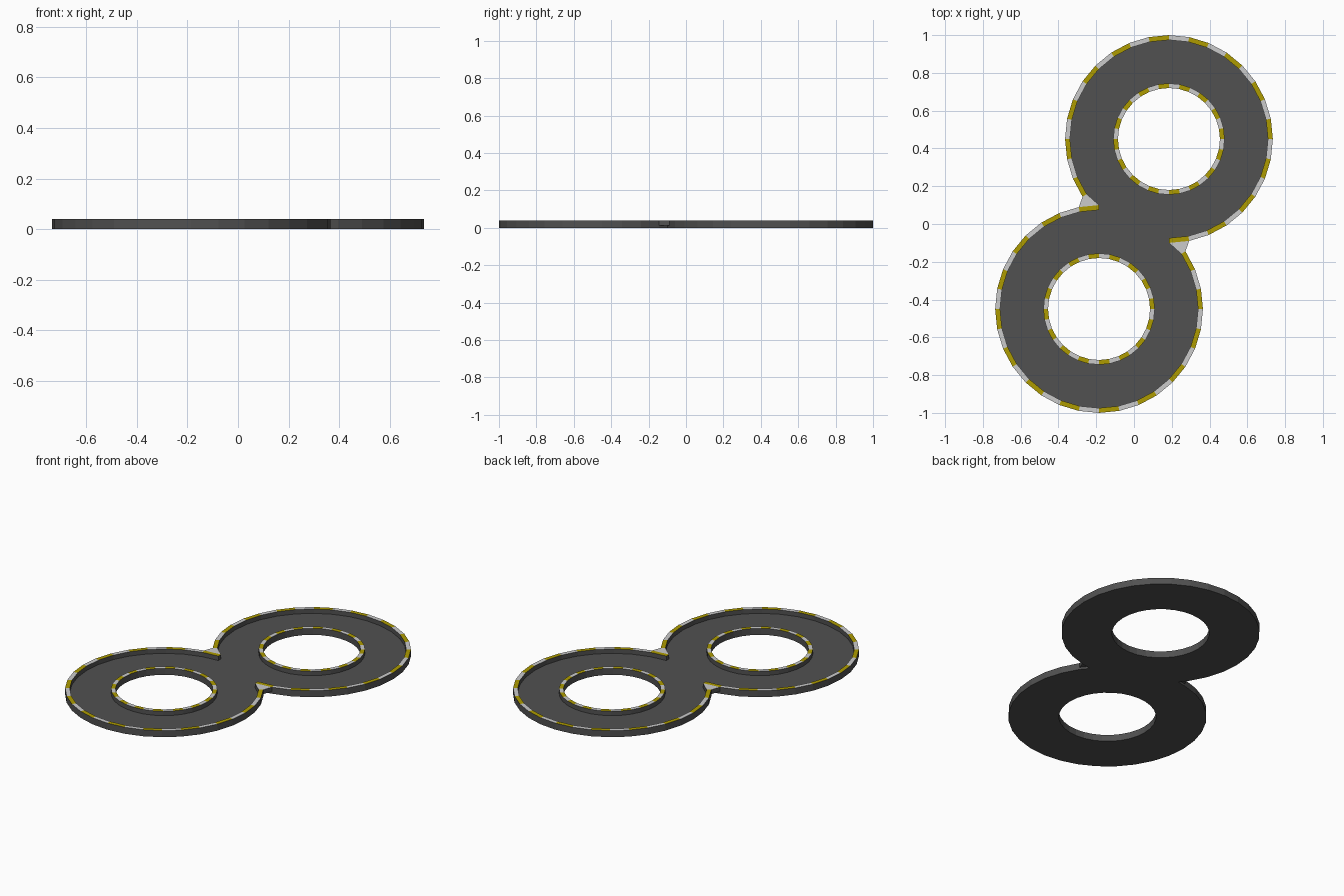
import bpy, bmesh, math
from mathutils import Vector

if "Cube" in bpy.data.objects:
    bpy.data.objects.remove(bpy.data.objects["Cube"])

CX, CY = 0.185, 0.45          # centre of the upper loop; the lower one is its half turn
R_OUT, R_CURB_OUT = 0.55, 0.524
R_IN, R_CURB_IN = 0.27, 0.295
N = 32
FLOOR, TOP = 0.013, 0.04


def material(name, rgb):
    m = bpy.data.materials.new(name)
    m.diffuse_color = (*rgb, 1)
    m.use_nodes = True
    m.node_tree.nodes["Principled BSDF"].inputs["Base Color"].default_value = m.diffuse_color
    return m


MATS = [material("asphalt grey", (0.083, 0.083, 0.083)),
        material("kerb yellow", (0.42, 0.33, 0.0)),
        material("kerb white", (0.6, 0.6, 0.6))]


def pt(r, k, s=1):
    a = 2 * math.pi * k / N
    return (s * (CX + r * math.cos(a)), s * (CY + r * math.sin(a)))


def finish(bm, name):
    bmesh.ops.recalc_face_normals(bm, faces=bm.faces[:])
    me = bpy.data.meshes.new(name)
    bm.to_mesh(me)
    bm.free()
    for m in MATS:
        me.materials.append(m)
    ob = bpy.data.objects.new(name, me)
    bpy.context.collection.objects.link(ob)


def colour_tops(bm, rule):
    bm.normal_update()
    for f in bm.faces:
        if all(v.co.z > TOP - 1e-4 for v in f.verts):
            f.material_index = rule(f)


def kerb(name, r_a, r_b, k0, k1, s):
    # Raised kerb along an arc; top faces alternate yellow and white
    bm = bmesh.new()
    closed = k1 - k0 == N
    rows = []
    for k in range(k0, k1 if closed else k1 + 1):
        a, b = pt(r_a, k, s), pt(r_b, k, s)
        rows.append([bm.verts.new((*p, z)) for p, z in
                     ((a, FLOOR), (b, FLOOR), (b, TOP), (a, TOP))])
    for i in range(k1 - k0):
        p, q = rows[i], rows[(i + 1) % len(rows)]
        for j in range(4):
            f = bm.faces.new((p[j], p[(j + 1) % 4], q[(j + 1) % 4], q[j]))
            if j == 2:
                f.material_index = 1 + (k0 + i) % 2
    if not closed:
        bm.faces.new(rows[0])
        bm.faces.new(rows[-1])
    finish(bm, name)


# Track base: figure-eight outline with two round holes
bm = bmesh.new()
outline = []
for s in (1, -1):
    outline += [pt(R_OUT, k, s) for k in range(25, 52)]
    outline.append((-0.236 * s, 0.1 * s))
loops = [outline] + [[pt(R_IN, k, s) for k in range(N)] for s in (1, -1)]
edges = []
for loop in loops:
    vs = [bm.verts.new((x, y, 0)) for x, y in loop]
    edges += [bm.edges.new((vs[i - 1], vs[i])) for i in range(len(vs))]
bmesh.ops.triangle_fill(bm, edges=edges, use_beauty=True, normal=Vector((0, 0, 1)))
ext = bmesh.ops.extrude_face_region(bm, geom=bm.faces[:], use_keep_orig=True)
for v in ext["geom"]:
    if isinstance(v, bmesh.types.BMVert):
        v.co.z = FLOOR
finish(bm, "track_base")

for label, s in (("upper", 1), ("lower", -1)):
    kerb(label + "_outer_kerb", R_CURB_OUT, R_OUT, 24, 51, s)
    kerb(label + "_inner_kerb", R_IN, R_CURB_IN, 0, N, s)

    # White wedge closing the kerb where the two loops meet
    bm = bmesh.new()
    corners = [pt(R_OUT, 19, s), pt(R_CURB_OUT, 19, s),
               pt(R_OUT, 24, -s), pt(R_OUT, 25, -s)]
    low = [bm.verts.new((*p, FLOOR)) for p in corners]
    high = [bm.verts.new((*p, TOP)) for p in corners]
    bm.faces.new(low)
    bm.faces.new(high)
    for i in range(4):
        bm.faces.new((low[i - 1], low[i], high[i], high[i - 1]))
    colour_tops(bm, lambda f: 2)
    finish(bm, label + "_junction_wedge")
